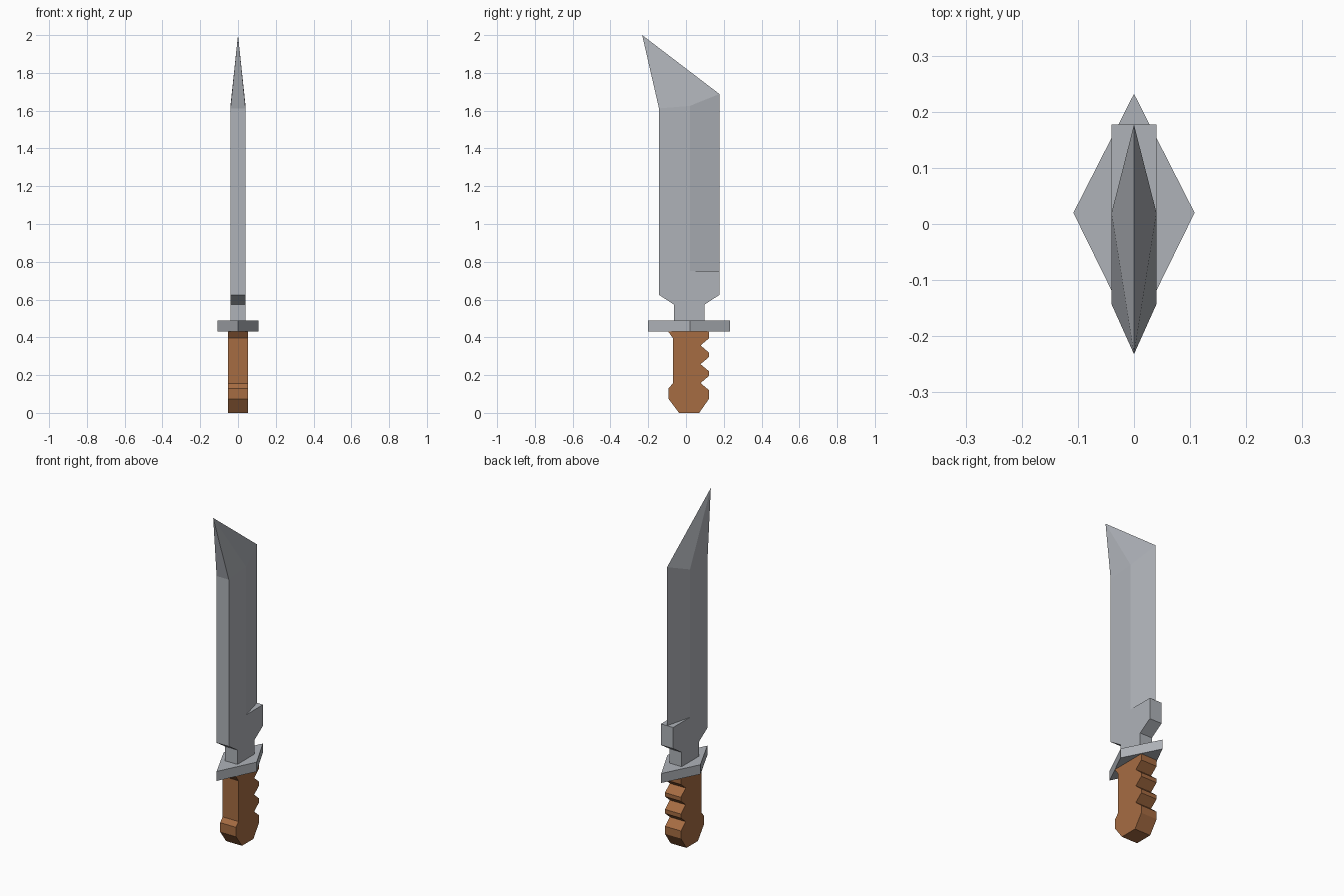
import bpy, bmesh
from mathutils import Vector

cube = bpy.data.objects.get("Cube")
if cube:
    bpy.data.objects.remove(cube, do_unlink=True)


def make_material(name, color):
    mat = bpy.data.materials.new(name)
    mat.use_nodes = True
    mat.diffuse_color = color
    mat.node_tree.nodes["Principled BSDF"].inputs["Base Color"].default_value = color
    return mat


def finish(name, bm, mat):
    bmesh.ops.recalc_face_normals(bm, faces=bm.faces)
    mesh = bpy.data.meshes.new(name)
    bm.to_mesh(mesh)
    bm.free()
    mesh.materials.append(mat)
    obj = bpy.data.objects.new(name, mesh)
    bpy.context.collection.objects.link(obj)
    return obj


def prism(name, points, offset, mat):
    """Fill an outline and extrude it by the offset vector."""
    bm = bmesh.new()
    face = bm.faces.new([bm.verts.new(p) for p in points])
    result = bmesh.ops.extrude_face_region(bm, geom=[face], use_keep_orig=True)
    verts = [v for v in result["geom"] if isinstance(v, bmesh.types.BMVert)]
    bmesh.ops.translate(bm, verts=verts, vec=Vector(offset))
    return finish(name, bm, mat)


def side_prism(name, outline, half, mat):
    return prism(name, [(-half, y, z) for y, z in outline], (2 * half, 0, 0), mat)


steel = make_material("steel", (0.43, 0.45, 0.485, 1))
wood = make_material("wood", (0.38, 0.15, 0.055, 1))

THICK = 0.04      # half thickness of the blade
SPINE, RIDGE, EDGE = -0.143, 0.02, 0.177
LEDGE = 0.75      # where the ground edge begins

# Handle with three finger notches along the back
grip = [(-0.037, 0), (0.07, 0), (0.122, 0.075)]
for z in (0.158, 0.258, 0.357):
    grip += [(0.122, z - 0.038), (0.077, z), (0.122, z + 0.038)]
grip += [(0.122, 0.432), (-0.095, 0.432), (-0.07, 0.397),
         (-0.07, 0.156), (-0.092, 0.13), (-0.092, 0.074)]
side_prism("handle", grip, 0.052, wood)

# Diamond guard
prism("guard", [(0, -0.2, 0.432), (0.108, RIDGE, 0.432),
                (0, 0.232, 0.432), (-0.108, RIDGE, 0.432)], (0, 0, 0.056), steel)

# Unsharpened blade base and neck
side_prism("blade_base", [(-0.063, 0.48), (0.098, 0.48), (0.098, 0.573), (EDGE, 0.625),
                          (EDGE, LEDGE), (SPINE, LEDGE), (SPINE, 0.625),
                          (-0.063, 0.573)], THICK, steel)

# Sharpened blade: wedge section rising to a forward-swept tip
section = [(THICK, SPINE, 1.612), (THICK, RIDGE, 1.625), (0, EDGE, 1.688),
           (-THICK, RIDGE, 1.625), (-THICK, SPINE, 1.612)]
bm = bmesh.new()
low = [bm.verts.new((x, y, LEDGE)) for x, y, z in section]
high = [bm.verts.new(p) for p in section]
tip = bm.verts.new((0, -0.232, 2.0))
for i in range(len(section)):
    j = (i + 1) % len(section)
    bm.faces.new((low[i], low[j], high[j], high[i]))
    bm.faces.new((high[i], high[j], tip))
finish("blade", bm, steel)
